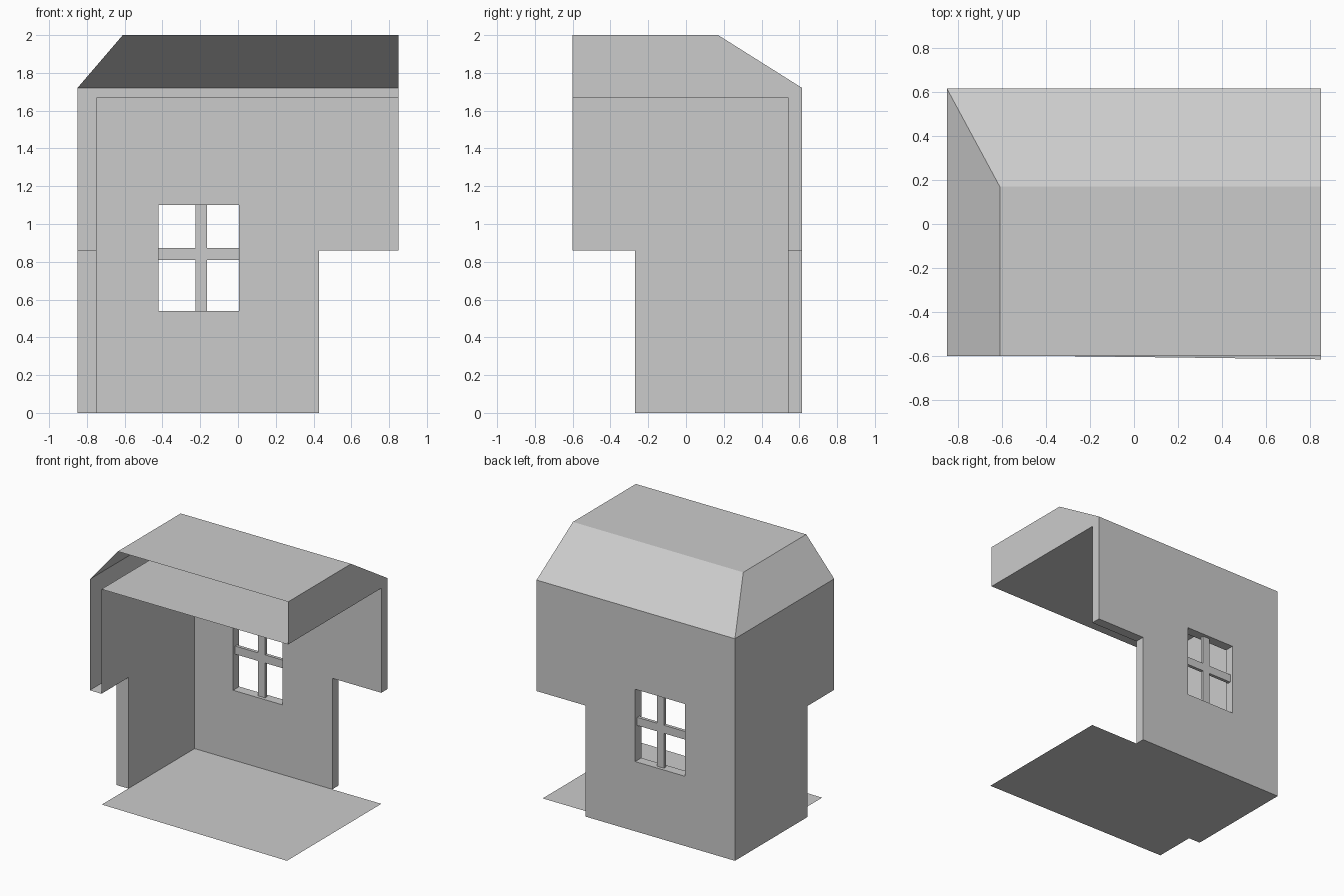
import bpy, bmesh
from math import radians

if "Cube" in bpy.data.objects:
    bpy.data.objects.remove(bpy.data.objects["Cube"])


def new_object(name, bm):
    bmesh.ops.recalc_face_normals(bm, faces=bm.faces)
    mesh = bpy.data.meshes.new(name)
    bm.to_mesh(mesh)
    bm.free()
    obj = bpy.data.objects.new(name, mesh)
    bpy.context.collection.objects.link(obj)
    return obj


def loft(name, sections):
    """Solid through stacked rectangles (x0, x1, y0, y1, z)."""
    bm = bmesh.new()
    rings = [[bm.verts.new(p) for p in ((x0, y0, z), (x1, y0, z), (x1, y1, z), (x0, y1, z))]
             for x0, x1, y0, y1, z in sections]
    bm.faces.new(rings[0][::-1])
    bm.faces.new(rings[-1])
    for a, b in zip(rings, rings[1:]):
        for i in range(4):
            j = (i + 1) % 4
            bm.faces.new((a[i], a[j], b[j], b[i]))
    bmesh.ops.recalc_face_normals(bm, faces=bm.faces)
    bmesh.ops.dissolve_limit(bm, angle_limit=radians(1), verts=bm.verts, edges=bm.edges)
    return new_object(name, bm)


def box(name, x0, x1, y0, y1, z0, z1):
    return loft(name, [(x0, x1, y0, y1, z0), (x0, x1, y0, y1, z1)])


L, R, F, B = -0.85, 0.85, -0.60, 0.615
STEP = 0.86

# House block with hipped roof on the left and back
house = loft("house_shell", [(L, R, F, B, 0), (L, R, F, B, 1.72), (-0.61, R, F, 0.17, 2.0)])

# Room, wall steps and window opening
cutters = [
    box("room_cutter", -0.75, 1.2, -1.0, 0.54, -0.5, 1.67),
    box("left_step_cutter", -1.2, -0.5, -1.1, -0.27, -0.6, STEP),
    box("back_step_cutter", 0.43, 1.3, 0.3, 1.0, -0.7, STEP),
    box("window_cutter", -0.42, 0.005, 0.4, 0.9, 0.54, 1.10),
]
for c in cutters:
    c.hide_render = True
    mod = house.modifiers.new(c.name, 'BOOLEAN')
    mod.operation = 'DIFFERENCE'
    mod.solver = 'EXACT'
    mod.object = c

# Bake the cuts and leave the front of the cutaway hollow
bpy.context.view_layer.update()
baked = house.evaluated_get(bpy.context.evaluated_depsgraph_get())
bm = bmesh.new()
bm.from_mesh(baked.to_mesh())
front = [f for f in bm.faces if all(v.co.y < F + 0.001 for v in f.verts)]
bmesh.ops.delete(bm, geom=front, context='FACES')
house.modifiers.clear()
bm.to_mesh(house.data)
bm.free()
for c in cutters:
    bpy.data.objects.remove(c)

# Floor sheet
bm = bmesh.new()
bm.faces.new([bm.verts.new(p) for p in
              ((-0.75, -0.595, 0), (R, -0.615, 0), (R, 0.54, 0), (-0.75, 0.54, 0))])
new_object("floor", bm)

# Window bars
box("window_bar_upright", -0.225, -0.163, 0.565, 0.59, 0.54, 1.10)
box("window_bar_left", -0.42, -0.225, 0.565, 0.59, 0.81, 0.873)
box("window_bar_right", -0.163, 0.005, 0.565, 0.59, 0.81, 0.873)
